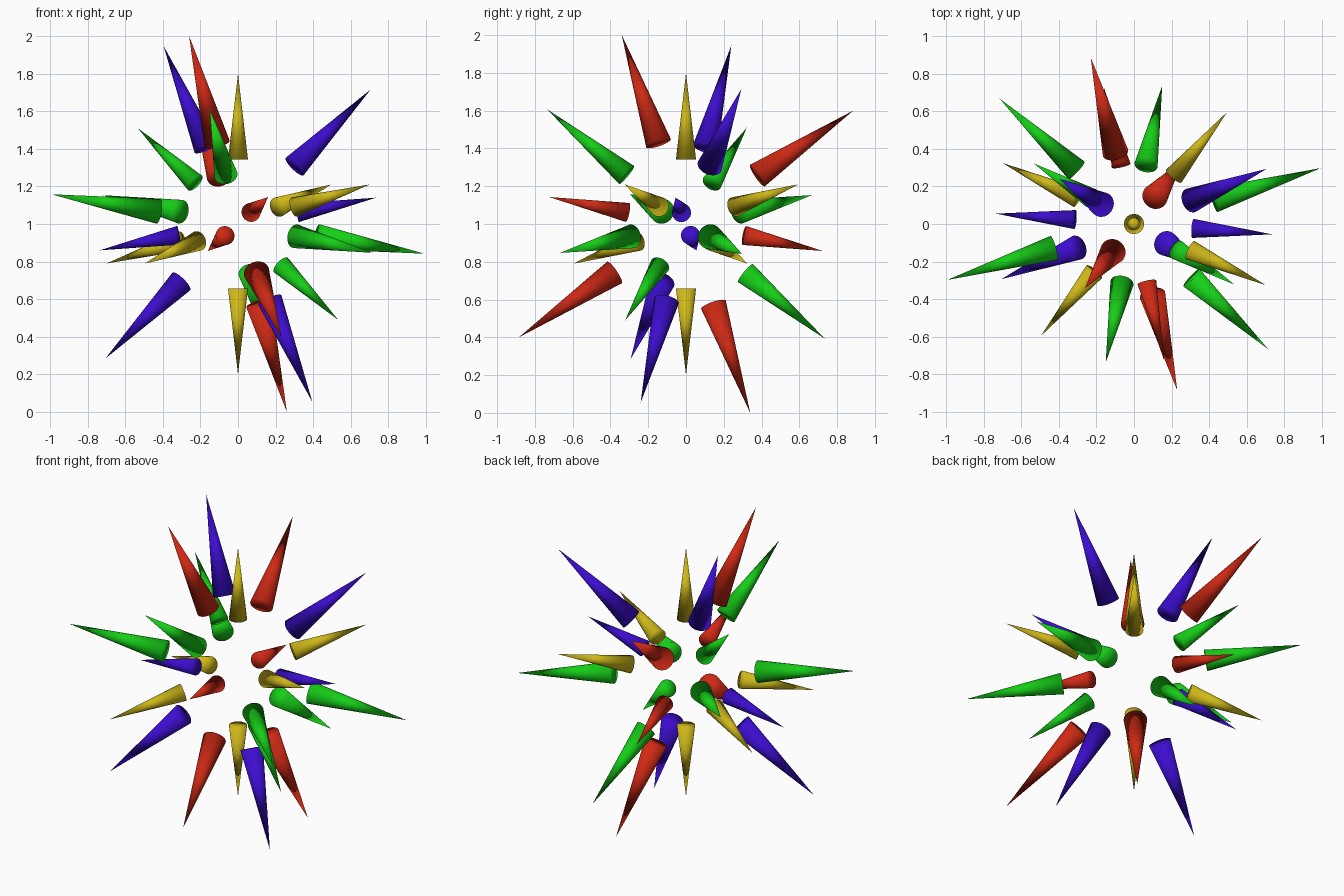
import bpy
from mathutils import Vector

if "Cube" in bpy.data.objects:
    bpy.data.objects.remove(bpy.data.objects["Cube"])

CENTRE = Vector((0, 0, 1))

# One tip of each opposite pair, relative to the centre
TIPS = {
    "yellow": [(0, 0, 0.8), (0.495, 0.595, 0.21), (0.70, -0.325, 0.21)],
    "red": [(-0.26, -0.34, 1.0), (-0.23, 0.885, 0.60), (0.16, -0.725, 0.143)],
    "green": [(-0.533, 0.322, 0.51), (-0.15, -0.735, 0.607),
              (-0.715, 0.667, 0.153), (-0.992, -0.297, 0.158)],
    "blue": [(-0.395, 0.24, 0.945), (0.705, 0.293, 0.715), (0.735, -0.055, 0.14)],
}
COLOURS = {
    "yellow": (0.62, 0.48, 0.01, 1),
    "red": (0.62, 0.022, 0.007, 1),
    "green": (0.008, 0.62, 0.009, 1),
    "blue": (0.045, 0.004, 0.62, 1),
}


def spike(name, tip, mat):
    """Cone pointing away from the centre, base at 43% of the tip distance."""
    reach = tip.length
    bpy.ops.mesh.primitive_cone_add(
        vertices=32, radius1=0.01 + 0.054 * reach, radius2=0,
        depth=0.572 * reach, end_fill_type='TRIFAN',
        location=CENTRE + tip * 0.714,
        rotation=tip.to_track_quat('Z', 'Y').to_euler())
    ob = bpy.context.object
    ob.name = name
    ob.data.materials.append(mat)
    bpy.ops.object.shade_smooth()


# Every spike has an opposite twin
for colour, tips in TIPS.items():
    mat = bpy.data.materials.new(colour)
    mat.diffuse_color = COLOURS[colour]
    mat.use_nodes = True
    mat.node_tree.nodes["Principled BSDF"].inputs["Base Color"].default_value = mat.diffuse_color
    for i, t in enumerate(tips):
        for side, label in ((1, "upper"), (-1, "lower")):
            spike(f"{colour}_spike_{i + 1}_{label}", Vector(t) * side, mat)
